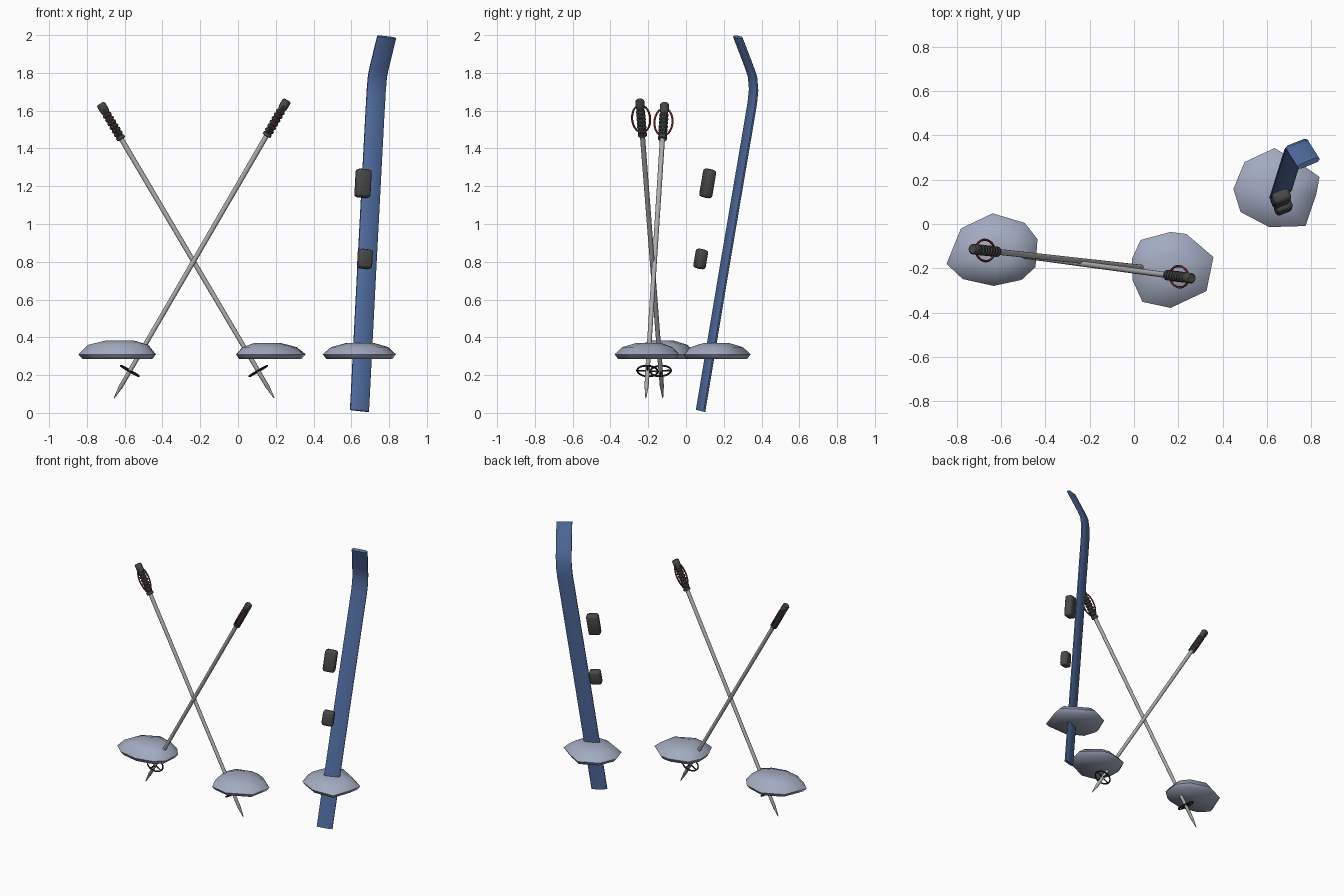
import bpy, bmesh, math
from mathutils import Vector, Matrix

if "Cube" in bpy.data.objects:
    bpy.data.objects.remove(bpy.data.objects["Cube"])


def material(name, rgb):
    m = bpy.data.materials.new(name)
    m.diffuse_color = (*rgb, 1)
    m.use_nodes = True
    m.node_tree.nodes["Principled BSDF"].inputs["Base Color"].default_value = m.diffuse_color
    return m


BLUE = material("ski_blue", (0.085, 0.16, 0.37))
SNOW = material("snow_grey_blue", (0.36, 0.41, 0.53))
STEEL = material("pole_grey", (0.42, 0.42, 0.42))
DARK = material("grip_charcoal", (0.065, 0.065, 0.065))
BLACK = material("basket_black", (0.02, 0.02, 0.02))
RED = material("strap_red", (0.3, 0.045, 0.04))


def make(name, rings, mat, angle=40, closed=False):
    """Skin a list of point rings; cap the ends, or close into a loop."""
    bm = bmesh.new()
    loops = [[bm.verts.new(p) for p in r] for r in rings]
    n = len(loops[0])
    pairs = list(zip(loops, loops[1:])) + ([(loops[-1], loops[0])] if closed else [])
    for a, b in pairs:
        for i in range(n):
            bm.faces.new((a[i], a[(i + 1) % n], b[(i + 1) % n], b[i]))
    if not closed:
        bm.faces.new(loops[0])
        bm.faces.new(loops[-1])
    bmesh.ops.recalc_face_normals(bm, faces=bm.faces[:])
    me = bpy.data.meshes.new(name)
    bm.to_mesh(me)
    bm.free()
    me.materials.append(mat)
    ob = bpy.data.objects.new(name, me)
    bpy.context.collection.objects.link(ob)
    for o in bpy.context.selected_objects:
        o.select_set(False)
    ob.select_set(True)
    bpy.context.view_layer.objects.active = ob
    bpy.ops.object.shade_smooth_by_angle(angle=math.radians(angle))
    return ob


def circle(c, u, v, r, n):
    return [c + (u * math.cos(t) + v * math.sin(t)) * r
            for t in (2 * math.pi * i / n for i in range(n))]


def lathe(name, base, axis, u, v, profile, mat, n=12):
    return make(name, [circle(base + axis * s, u, v, r, n) for s, r in profile], mat)


def hoop(name, c, a, b, ra, rb, tube, mat, n=28):
    """Elliptical ring in the plane of a and b."""
    k = a.cross(b)
    rings = []
    for i in range(n):
        t = 2 * math.pi * i / n
        d = a * math.cos(t) + b * math.sin(t)
        p = c + a * math.cos(t) * ra + b * math.sin(t) * rb
        rings.append(circle(p, d, k, tube, 6))
    return make(name, rings, mat, closed=True)


# Ski: rounded strip swept along a leaning path with a bent tip
W = Vector((0.099, 0.04, -0.0105)).normalized()
path = [Vector(p) for p in ((0.643, 0.077, 0.011), (0.683, 0.207, 0.79), (0.723, 0.336, 1.55),
                            (0.728, 0.351, 1.64), (0.732, 0.358, 1.71), (0.738, 0.352, 1.78),
                            (0.748, 0.335, 1.83), (0.787, 0.274, 1.99))]
section = [(-1, -.4), (-.75, -1), (.75, -1), (1, -.4), (1, .4), (.75, 1), (-.75, 1), (-1, .4)]
rings = []
for i, p in enumerate(path):
    t = (path[min(i + 1, len(path) - 1)] - path[max(i - 1, 0)]).normalized()
    nrm = W.cross(t).normalized()
    rings.append([p + W * a * 0.053 + nrm * b * 0.011 for a, b in section])
make("ski", rings, BLUE, 60)

# Bindings: two rounded blocks in front of the ski, tilted like it
up = (path[2] - path[0]).normalized()
side = (W - up * W.dot(up)).normalized()
fwd = up.cross(side)
for name, c, size in (("toe_binding", (0.662, 0.115, 1.215), (0.083, 0.055, 0.152)),
                      ("heel_binding", (0.672, 0.078, 0.815), (0.078, 0.053, 0.104))):
    bm = bmesh.new()
    bmesh.ops.create_cube(bm, size=1)
    bmesh.ops.scale(bm, vec=size, verts=bm.verts[:])
    bmesh.ops.bevel(bm, geom=bm.edges[:], offset=0.016, segments=2, profile=0.5, affect='EDGES')
    rot = Matrix((side, fwd, up)).transposed().to_4x4()
    bm.transform(Matrix.Translation(c) @ rot)
    me = bpy.data.meshes.new(name)
    bm.to_mesh(me)
    bm.free()
    me.materials.append(DARK)
    for f in me.polygons:
        f.use_smooth = True
    bpy.context.collection.objects.link(bpy.data.objects.new(name, me))

# Snow mounds: irregular outlines, flat below and domed above
mounds = {
    "snow_left": (0.382, [(-.845, -.18), (-.78, -.02), (-.637, .048), (-.493, .005), (-.435, -.068),
                          (-.444, -.194), (-.507, -.252), (-.633, -.279), (-.772, -.248)]),
    "snow_middle": (0.37, [(-.01, -.158), (.03, -.072), (.165, -.036), (.236, -.045), (.358, -.149),
                           (.327, -.302), (.165, -.378), (.038, -.351), (-.007, -.252)]),
    "snow_right": (0.37, [(.448, .158), (.498, .279), (.633, .342), (.74, .28), (.836, .212),
                          (.822, .135), (.773, -.009), (.61, -.014), (.48, .054)]),
}
for name, (top, outline) in mounds.items():
    cx = sum(p[0] for p in outline) / len(outline)
    cy = sum(p[1] for p in outline) / len(outline)
    levels = ((0.9, 0.285), (1, 0.31), (0.78, top - 0.022), (0.38, top))
    make(name, [[Vector((cx + (x - cx) * s, cy + (y - cy) * s, z)) for x, y in outline]
                for s, z in levels], SNOW, 60)

# Two crossed poles, each with tip, basket, ribbed grip and wrist strap
for tag, tip, top in (("a", (-.656, -.123, .078), (.26, -.245, 1.655)),
                      ("b", (.192, -.213, .078), (-.728, -.113, 1.637))):
    tip, top = Vector(tip), Vector(top)
    L = (top - tip).length
    ax = (top - tip).normalized()
    v = Vector((0, 1, 0))
    v = (v - ax * v.dot(ax)).normalized()
    u = v.cross(ax)
    lathe("pole_shaft_" + tag, tip, ax, u, v,
          [(0, .002), (.02, .005), (.06, .009), (.063, .011), (.25, .012), (L - .15, .0135)], STEEL)
    # grip with ribs
    g = L - 0.22
    prof = [(g, .016), (g + .003, .024), (g + .017, .024), (g + .02, .019)]
    for i in range(6):
        s = g + .024 + i * .023
        prof += [(s, .019), (s + .005, .0245), (s + .014, .0245), (s + .019, .019)]
    prof += [(L - .052, .021), (L - .045, .024), (L - .006, .024), (L, .019)]
    lathe("grip_" + tag, tip, ax, u, v, prof, DARK)
    hoop("wrist_strap_" + tag, tip + ax * (L - .113), v, ax, .048, .084, .0055, RED)
    # basket ring with crossed spokes
    c = tip + ax * .167
    hoop("basket_" + tag, c, u, v, .055, .055, .005, BLACK)
    for i, (d, e) in enumerate(((u, v), (v, u))):
        make(f"basket_spoke_{tag}{i}", [circle(c + d * s, e, ax, .0045, 6)
                                        for s in (-.055, .055)], BLACK)
